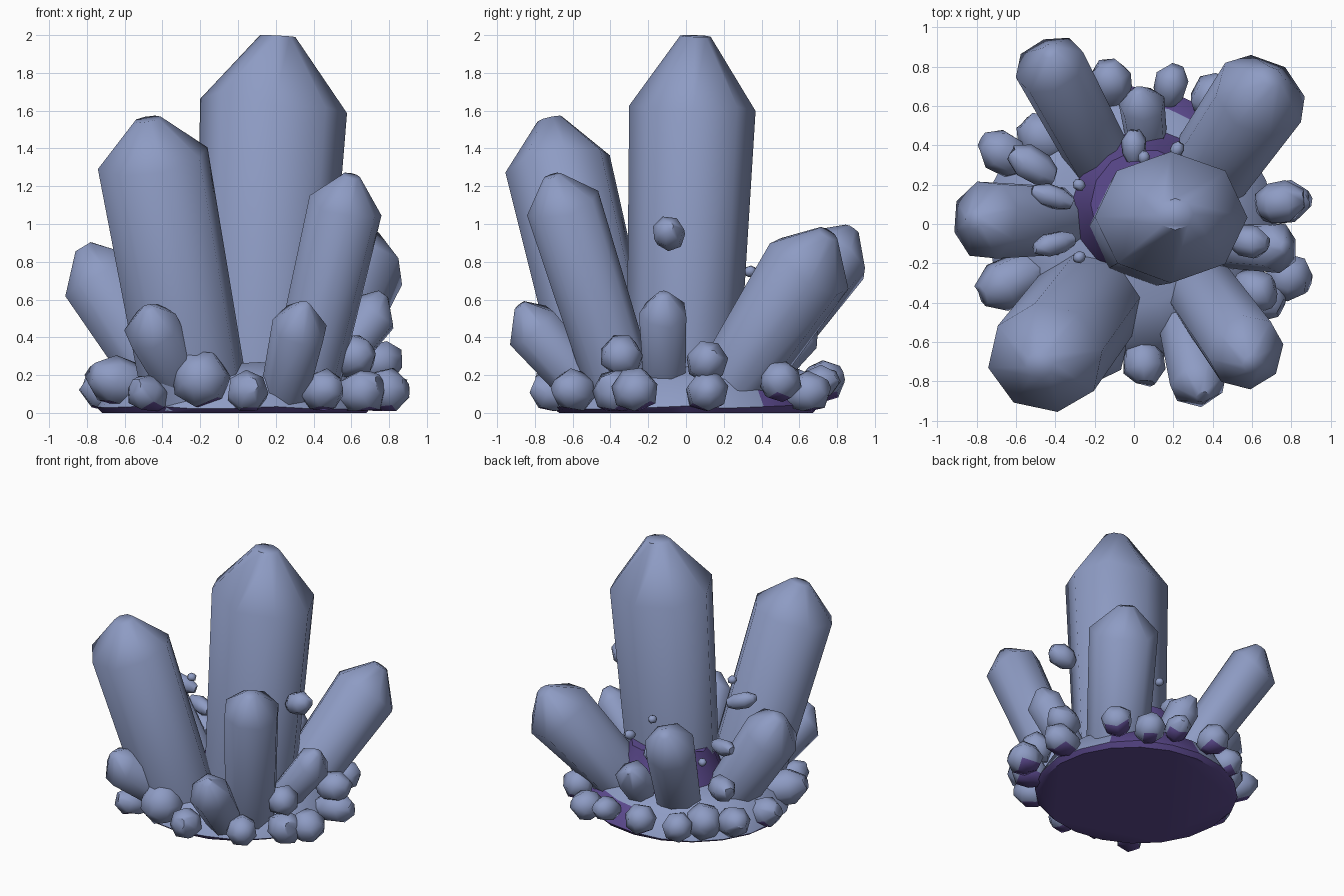
import bpy, bmesh, math, random
from mathutils import Vector

if "Cube" in bpy.data.objects:
    bpy.data.objects.remove(bpy.data.objects["Cube"])

random.seed(7)


def material(name, rgb):
    m = bpy.data.materials.new(name)
    m.diffuse_color = (*rgb, 1)
    m.use_nodes = True
    m.node_tree.nodes["Principled BSDF"].inputs["Base Color"].default_value = m.diffuse_color
    return m


BLUE = material("slate blue crystal", (0.27, 0.33, 0.55))
PURPLE = material("deep purple rock", (0.11, 0.07, 0.28))


def loft(name, rings, rule, angle):
    """Skin a list of point rings, cap both ends, colour faces by rule."""
    bm = bmesh.new()
    vr = [[bm.verts.new(p) for p in ring] for ring in rings]
    n = len(vr[0])
    for a, b in zip(vr, vr[1:]):
        for i in range(n):
            j = (i + 1) % n
            bm.faces.new((a[i], a[j], b[j], b[i]))
    bm.faces.new(vr[0][::-1])
    bm.faces.new(vr[-1])
    bmesh.ops.recalc_face_normals(bm, faces=bm.faces)
    bm.normal_update()
    for f in bm.faces:
        f.material_index = int(rule(f))
    me = bpy.data.meshes.new(name)
    bm.to_mesh(me)
    bm.free()
    me.materials.append(BLUE)
    me.materials.append(PURPLE)
    ob = bpy.data.objects.new(name, me)
    bpy.context.collection.objects.link(ob)
    bpy.ops.object.select_all(action='DESELECT')
    ob.select_set(True)
    bpy.context.view_layer.objects.active = ob
    bpy.ops.object.shade_smooth_by_angle(angle=math.radians(angle))
    return ob


def ring(c, axis, rx, ry, n, rot=0.0, wobble=0.0, floor=0.01):
    """Ring of points around c, square to axis, with optional wobble along it."""
    axis = axis.normalized()
    v = axis.cross(Vector((1, 0, 0))).normalized()
    u = v.cross(axis)
    pts = []
    for i in range(n):
        a = rot + math.tau * i / n
        p = c + u * (rx * math.cos(a)) + v * (ry * math.sin(a))
        p += axis * random.uniform(-wobble, wobble)
        p.z = max(p.z, floor)
        pts.append(p)
    return pts


def crystal(name, base, shoulder, tip, rx, ry, n=8, rot=0.3, taper=0.88):
    b, s, t = Vector(base), Vector(shoulder), Vector(tip)
    ax = s - b
    k = 0.12 * rx
    loft(name, [ring(b, ax, rx * taper, ry * taper, n, rot),
                ring(s, ax, rx, ry, n, rot, k),
                ring(t, ax + (t - s), rx * 0.24, ry * 0.24, n, rot)],
         lambda f: False, 55)


def rock(name, x, y, z, r, h, grow=1.0):
    c = Vector((x, y, z))
    r *= grow
    ax = Vector((x, y, 0)).normalized() + Vector((0, 0, random.uniform(0.1, 0.45)))
    ax.normalize()
    rot = random.random() * 3
    rings = [ring(c + ax * h * t, ax, r * q, r * q, 7, rot, 0.1 * r)
             for t, q in ((-1, 0.55), (-0.45, 0.95), (0.35, 1.0), (0.95, 0.45))]
    loft(name, rings,
         lambda f: f.normal.z < -0.72 and f.calc_center_median().z < 0.15, 60)


# large crystals
crystal("main_crystal", (0.11, -0.02, 0.1), (0.19, 0.035, 1.65),
        (0.21, 0.05, 1.995), 0.39, 0.335, 8, 0.0, 0.88)
crystal("front_left_crystal", (-0.22, -0.38, 0.05), (-0.45, -0.685, 1.34),
        (-0.48, -0.72, 1.555), 0.3, 0.285, 8, 0.2, 0.95)
crystal("front_right_crystal", (0.33, -0.32, 0.05), (0.57, -0.65, 1.1),
        (0.6, -0.71, 1.255), 0.2, 0.2, 8, 0.1, 0.92)
crystal("back_right_crystal", (0.33, 0.2, 0.05), (0.65, 0.66, 0.79),
        (0.7, 0.75, 0.95), 0.245, 0.245, 8, 0.2)
crystal("back_left_crystal", (-0.13, 0.25, 0.05), (-0.43, 0.81, 0.84),
        (-0.43, 0.88, 0.97), 0.185, 0.185, 8, 0.2)
crystal("left_crystal", (-0.35, 0.02, 0.1), (-0.76, 0.02, 0.74),
        (-0.82, 0.02, 0.88), 0.205, 0.205, 8, 0.3)

# small crystals
crystal("small_front_crystal", (0.25, -0.5, 0.1), (0.33, -0.82, 0.46),
        (0.35, -0.88, 0.57), 0.15, 0.15, 7)
crystal("small_front_left_crystal", (-0.28, -0.42, 0.12), (-0.46, -0.79, 0.45),
        (-0.48, -0.85, 0.55), 0.15, 0.15, 7)
crystal("small_right_crystal", (0.45, -0.11, 0.17), (0.73, -0.12, 0.53),
        (0.77, -0.12, 0.63), 0.13, 0.13, 7)
crystal("small_back_crystal", (0.07, 0.38, 0.15), (0.04, 0.61, 0.42),
        (0.02, 0.68, 0.49), 0.12, 0.12, 7)

# stubby crystals around the rim, then a few stuck higher up
RIM = [(-.66, .36, .15, .10, .14), (-.46, .44, .13, .12, .13), (-.62, -.29, .16, .12, .19),
       (-.48, -.62, .10, .09, .12), (-.2, -.66, .18, .14, .14), (.05, -.71, .11, .10, .11),
       (.45, -.6, .12, .10, .12), (.66, -.37, .11, .11, .12), (.79, -.27, .12, .11, .11),
       (.76, .11, .11, .10, .14), (.75, .11, .27, .10, .12), (.62, -.34, .30, .10, .11),
       (.58, .5, .17, .10, .10), (.19, .71, .16, .08, .10), (-.12, .73, .17, .10, .11),
       (.4, .65, .11, .10, .11), (-.7, .03, .11, .10, .13), (-.35, .6, .12, .10, .11)]
HIGH = [(-.52, .3, .35, .09, .13), (.59, -.09, .95, .085, .10), (-.41, -.1, .85, .06, .11),
        (-.42, .14, .58, .06, .11), (0, .4, .53, .065, .08), (-.28, .2, .45, .03, .03),
        (-.28, -.17, .95, .03, .03), (.05, .34, .75, .03, .03), (.22, .38, .6, .035, .04)]
for i, s in enumerate(RIM):
    rock(f"rim_crystal_{i + 1}", *s, grow=1.1)
for i, s in enumerate(HIGH):
    rock(f"upper_bud_{i + 1}", *s)


def base_rule(f):
    c = f.calc_center_median()
    return f.normal.z < -0.1 or (c.y > 0.4 and 0 < c.x < 0.6 and c.z < 0.22)


# rocky base: purple underside and a purple patch at the back, blue shelf
up = Vector((0, 0, 1))
base_rings = [ring(Vector((-0.02, 0, z)), up, r, r * 0.96, 20, 0, 0.01 if z else 0, 0)
              for z, r in ((0, .70), (.03, .73), (.18, .64), (.26, .44))]
loft("base", base_rings, base_rule, 40)

# purple core the crystals grow from
core_rings = [ring(Vector((0.06, 0.1, z)), up, r, r, 14, 0, 0.02)
              for z, r in ((.2, .40), (.32, .35), (.5, .28))]
loft("core", core_rings, lambda f: True, 40)
